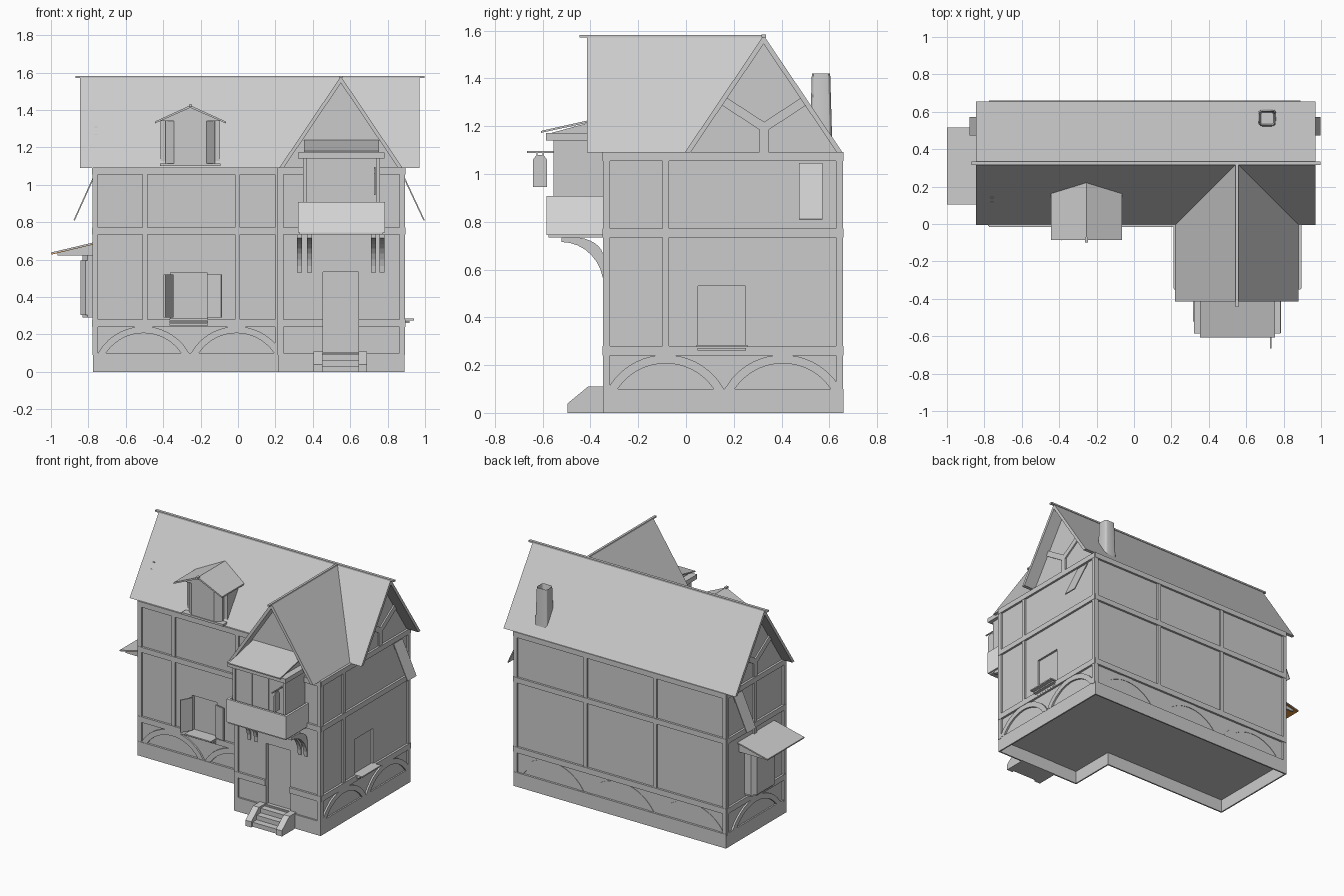
import bpy, bmesh
from math import sin, cos, pi
from mathutils import Vector

if "Cube" in bpy.data.objects:
    bpy.data.objects.remove(bpy.data.objects["Cube"])


def material(name, colour):
    m = bpy.data.materials.new(name)
    m.use_nodes = True
    m.diffuse_color = colour
    m.node_tree.nodes["Principled BSDF"].inputs["Base Color"].default_value = colour
    return m


GREY = material("stone grey", (0.6, 0.6, 0.6, 1))
PALE = material("pale grey", (0.8, 0.8, 0.8, 1))
ORANGE = material("awning orange", (0.7, 0.27, 0.04, 1))

# Drawing frames: (u, v) on a plane, d along the outward direction
LEVEL = lambda u, v, d: (u, v, d)
ALONG_X = lambda u, v, d: (d, u, v)
ALONG_Y = lambda u, v, d: (u, d, v)
MAIN_FRONT = lambda u, v, d: (u, -d, v)
WING_FRONT = lambda u, v, d: (u, -0.335 - d, v)
WING_INNER = lambda u, v, d: (0.225 - d, u, v)
RIGHT = lambda u, v, d: (0.88 + d, u, v)
LEFT = lambda u, v, d: (-0.765 - d, u, v)
BACK = lambda u, v, d: (u, 0.645 + d, v)


def part(name, prisms, mat=GREY):
    """One object from prisms given as (frame, outline, d0, d1)."""
    bm = bmesh.new()
    for frame, pts, d0, d1 in prisms:
        a = [bm.verts.new(frame(u, v, d0)) for u, v in pts]
        b = [bm.verts.new(frame(u, v, d1)) for u, v in pts]
        bm.faces.new(a)
        bm.faces.new(b[::-1])
        n = len(pts)
        for i in range(n):
            j = (i + 1) % n
            bm.faces.new((a[j], a[i], b[i], b[j]))
    bmesh.ops.recalc_face_normals(bm, faces=bm.faces[:])
    me = bpy.data.meshes.new(name)
    bm.to_mesh(me)
    bm.free()
    me.materials.append(mat)
    ob = bpy.data.objects.new(name, me)
    bpy.context.collection.objects.link(ob)
    return ob


def cut(target, cutter):
    cutter.hide_render = True
    mod = target.modifiers.new("opening", "BOOLEAN")
    mod.object = cutter
    mod.solver = "EXACT"
    bpy.context.view_layer.objects.active = target
    bpy.ops.object.modifier_apply(modifier=mod.name)
    bpy.data.objects.remove(cutter)


def rect(u0, u1, v0, v1):
    return [(u0, v0), (u1, v0), (u1, v1), (u0, v1)]


def box(x0, x1, y0, y1, z0, z1):
    return (LEVEL, rect(x0, x1, y0, y1), z0, z1)


def bar(p, q, w):
    """Outline of a straight timber from p to q."""
    p, q = Vector(p), Vector(q)
    t = (q - p).normalized() * w / 2
    n = Vector((-t.y, t.x))
    return [tuple(c) for c in (p + n, p - n, q - n, q + n)]


def arch(c, half):
    """Shallow circular brace of constant width, its crown under the beam."""
    rise = 0.145
    r = (half * half + rise * rise) / (2 * rise)
    def arc(rad):
        base = 0.243 - r
        reach = (max(0, rad * rad - (0.098 - base) ** 2)) ** 0.5
        xs = [reach * (i / 8 - 1) for i in range(17)]
        return [(c + x, base + (rad * rad - x * x) ** 0.5) for x in xs]
    return arc(r) + arc(r - 0.036)[::-1]


def chevron(c, half, low, high, t):
    return [(c - half, low), (c, high), (c + half, low), (c + half - t * 0.66, low),
            (c, high - t), (c - half + t * 0.66, low)]


def ell(x0, x1, y0, y1, wing_x, wing_y):
    return [(x0, y0), (wing_x, y0), (wing_x, wing_y), (x1, wing_y), (x1, y1), (x0, y1)]


# Hollow plinth, then walls on an L plan with openings cut into them
plinth = part("plinth", [(LEVEL, ell(-0.775, 0.89, -0.015, 0.66, 0.213, -0.347), 0, 0.1)])
cut(plinth, part("plinth_cutter",
                 [(LEVEL, ell(-0.765, 0.88, -0.005, 0.65, 0.223, -0.337), -0.05, 0.09)]))
walls = part("walls", [(LEVEL, ell(-0.765, 0.88, 0, 0.645, 0.225, -0.335), 0.095, 1.09)])
cut(walls, part("opening_cutter", [
    (MAIN_FRONT, rect(-0.36, -0.165, 0.28, 0.53), -0.025, 0.05),
    (RIGHT, rect(0.05, 0.25, 0.28, 0.53), -0.015, 0.05),
    (WING_FRONT, rect(0.455, 0.645, 0.105, 0.535), -0.025, 0.05)]))


def timber(name, frame, u0, u1, posts, arches, gap=None, proud=0.012):
    """Beams, corner posts, inner posts and arched braces of one wall."""
    w = 0.027
    spans = [(u0, u1)] if not gap else [(u0, gap[0]), (gap[1], u1)]
    items = [(frame, rect(a, b, 0.24, 0.28), -0.01, 0.015) for a, b in spans]
    items += [(frame, rect(u0, u1, z, z + 0.037), -0.01, 0.015) for z in (0.735, 1.055)]
    items += [(frame, rect(a, a + w, 0.09, 1.09), -0.01, 0.013) for a in (u0, u1 - w)]
    items += [(frame, rect(p - w / 2, p + w / 2, z0, 1.06), -0.01, 0.012) for p, z0 in posts]
    items += [(frame, arch(c, h), -0.01, proud) for c, h in arches]
    part(name, items)


timber("front_timber", MAIN_FRONT, -0.775, 0.225, [(-0.497, 0.27), (-0.002, 0.27)],
       [(-0.505, 0.245), (-0.008, 0.245)])
timber("wing_timber", WING_FRONT, 0.215, 0.89, [], [], (0.455, 0.645))
timber("wing_inner_timber", WING_INNER, -0.345, 0, [], [])
timber("right_timber", RIGHT, -0.345, 0.655, [(-0.085, 0.27)],
       [(-0.085, 0.245), (0.405, 0.245)])
timber("left_timber", LEFT, -0.01, 0.655, [(0.33, 0.65)], [(0.32, 0.27)])
timber("back_timber", BACK, -0.775, 0.89, [(-0.215, 0.27), (0.33, 0.27)],
       [(-0.49, 0.26), (0.057, 0.26), (0.605, 0.26)], proud=0.003)

# Gable walls and their timber
gable = [(0.01, 1.08), (0.325, 1.55), (0.64, 1.08)]
part("main_gables", [(ALONG_X, gable, -0.765, 0.88)])
part("wing_gable", [(ALONG_Y, [(0.235, 1.08), (0.55, 1.55), (0.865, 1.08)], -0.335, 0.2)])
for name, frame in (("right_gable_timber", RIGHT), ("left_gable_timber", LEFT)):
    strokes = [((0.327, 1.08), (0.327, 1.21)), ((0.327, 1.195), (0.15, 1.31)),
               ((0.327, 1.195), (0.503, 1.31))]
    part(name, [(frame, bar(p, q, 0.038), -0.01, 0.01) for p, q in strokes])

# Roofs and ridge caps
part("main_roof", [(ALONG_X, chevron(0.325, 0.33, 1.09, 1.58, 0.036), -0.845, 0.97)])
part("wing_roof", [(ALONG_Y, chevron(0.55, 0.33, 1.09, 1.58, 0.036), -0.415, 0.32)])
part("ridge_caps", [box(-0.87, 0.998, 0.315, 0.335, 1.572, 1.583),
                    box(0.542, 0.558, -0.445, 0.32, 1.57, 1.581)])
part("roof_vent", [box(-0.767, -0.75, y, y + 0.02, z, z + 0.008)
                   for y, z in ((0.115, 1.265), (0.14, 1.305))])

# Hollow tapered chimney
bpy.ops.mesh.primitive_cube_add(size=1, location=(0.712, 0.565, 1.26))
chimney = bpy.context.object
chimney.name = "chimney"
chimney.scale = (0.1, 0.096, 0.32)
bpy.ops.object.transform_apply(location=False)
chimney.data.materials.append(GREY)
bm = bmesh.new()
bm.from_mesh(chimney.data)
bmesh.ops.bevel(bm, geom=[e for e in bm.edges if abs(e.verts[0].co.z - e.verts[1].co.z) > 0.1],
                offset=0.02, segments=3, affect="EDGES", profile=0.5)
top = max(bm.faces, key=lambda f: f.calc_center_median().z)
for v in top.verts:
    v.co.x *= 0.82
    v.co.y *= 0.8
bmesh.ops.inset_region(bm, faces=[top], thickness=0.008)
bmesh.ops.translate(bm, verts=top.verts[:], vec=(0, 0, -0.06))
bm.to_mesh(chimney.data)
bm.free()
bpy.ops.object.shade_smooth_by_angle()

# Dormer with a canted window
X = -0.255
half_plan = [(0.16, 0.2), (0.16, 0.02), (0.132, 0.02), (0.132, 0.005), (0.087, -0.03)]
cant = [(X - w, y) for w, y in half_plan] + [(X + w, y) for w, y in half_plan[::-1]]
part("dormer_body", [(LEVEL, cant, 1.105, 1.35),
                     box(X - 0.162, X + 0.162, -0.035, 0.1, 1.1, 1.115),
                     (ALONG_Y, [(X - 0.162, 1.34), (X, 1.415), (X + 0.162, 1.34)], -0.035, 0.2)])
part("dormer_roof", [(ALONG_Y, [(X - 0.19, 1.338), (X, 1.425), (X + 0.19, 1.338), (X + 0.19, 1.328),
                                (X, 1.412), (X - 0.19, 1.328)], -0.085, 0.25),
                     box(X - 0.008, X + 0.008, -0.1, -0.07, 1.415, 1.43)])

# Projecting bay with roof, balcony and curved brackets
part("bay_body", [box(0.36, 0.745, -0.545, -0.33, 0.75, 1.15)])
part("bay_posts", [box(x, x + 0.02, -0.555, -0.33, 0.75, 1.15) for x in (0.347, 0.74)]
     + [box(x, x + 0.016, -0.552, -0.5, 0.75, 1.15) for x in (0.48, 0.61)])
part("bay_cornice", [box(0.322, 0.783, -0.585, -0.33, 1.14, 1.172)])
part("bay_roof", [(ALONG_X, [(-0.607, 1.172), (-0.607, 1.18), (-0.33, 1.242), (-0.33, 1.232)],
                   0.352, 0.755),
                  (ALONG_X, [(-0.57, 1.17), (-0.33, 1.235), (-0.33, 1.17)], 0.37, 0.737)])
part("balcony", [box(0.32, 0.785, -0.583, -0.33, 0.745, 0.765),
                 box(0.32, 0.785, -0.583, -0.568, 0.745, 0.908),
                 box(0.32, 0.335, -0.583, -0.335, 0.745, 0.908),
                 box(0.77, 0.785, -0.583, -0.335, 0.745, 0.908)], PALE)
part("balcony_base", [box(0.33, 0.775, -0.575, -0.33, 0.735, 0.75)])
turn = [pi / 2 * i / 8 for i in range(9)]
curve = ([(-0.52 + 0.175 * sin(a), 0.53 + 0.185 * cos(a)) for a in turn]
         + [(-0.345, 0.65)]
         + [(-0.47 + 0.125 * sin(a), 0.65 + 0.085 * cos(a)) for a in turn[-2::-1]]
         + [(-0.52, 0.735)])
part("balcony_brackets", [(ALONG_X, curve, x, x + 0.027) for x in (0.315, 0.368, 0.71, 0.757)])
part("hanging_sign", [box(0.728, 0.736, -0.665, -0.545, 1.088, 1.095),
                      (ALONG_X, [(-0.64, 0.945), (-0.582, 0.945), (-0.582, 1.06), (-0.597, 1.08),
                                 (-0.625, 1.08), (-0.64, 1.06)], 0.728, 0.736)]
     + [box(0.73, 0.734, y, y + 0.004, 1.07, 1.09) for y in (-0.625, -0.6)])

# Entrance steps
cheek = [(-0.495, 0), (-0.495, 0.04), (-0.41, 0.11), (-0.335, 0.11), (-0.335, 0)]
part("step_cheeks", [(ALONG_X, cheek, x, x + 0.046) for x in (0.405, 0.644)])
part("steps", [box(0.45, 0.645, -0.48 + 0.045 * i, -0.335, 0.032 * i, 0.032 * (i + 1))
               for i in range(3)])

# Window sills and shutters
part("front_sill", [box(-0.365, -0.16, -0.075 + i * 0.022, 0.01,
                        0.275 - i * 0.013, 0.284 - i * 0.013) for i in range(3)])
part("right_sill", [box(0.87, 0.94 - i * 0.022, 0.043 + i * 0.006, 0.257 - i * 0.006,
                        0.275 - i * 0.013, 0.284 - i * 0.013) for i in range(3)])
part("front_shutters", [(LEVEL, bar((-0.35, -0.01), (-0.393, -0.085), 0.01), 0.29, 0.52),
                        (LEVEL, bar((-0.165, -0.012), (-0.09, -0.03), 0.01), 0.29, 0.52)])

# Propped flaps under the eaves on both ends
part("eave_flaps", [(ALONG_Y, bar((0.885, 1.045), (0.995, 0.81), 0.007), 0.473, 0.572),
                    (ALONG_Y, bar((-0.77, 1.045), (-0.876, 0.81), 0.007), 0.473, 0.572)])

# Bay window on the left end, with chamfered corners
plan = [(-0.76, 0.18), (-0.815, 0.18), (-0.842, 0.21), (-0.842, 0.41), (-0.815, 0.44), (-0.76, 0.44)]
slim = [(x + 0.01, 0.31 + (y - 0.31) * 0.94) for x, y in plan]
part("left_bay", [(LEVEL, plan, 0.303, 0.595), (LEVEL, slim, 0.29, 0.63)])

# Sloping awning on end brackets, coloured beneath
part("left_awning", [(ALONG_Y, [(-1, 0.63), (-1, 0.638), (-0.76, 0.695), (-0.76, 0.687)],
                      0.105, 0.517)])
part("awning_underside", [(ALONG_Y, [(-0.997, 0.627), (-0.997, 0.631), (-0.76, 0.688), (-0.76, 0.684)],
                           0.108, 0.514)], ORANGE)
part("awning_brackets", [(ALONG_Y, [(-0.965, 0.622), (-0.965, 0.636), (-0.76, 0.685), (-0.76, 0.622)],
                          y, y + 0.012) for y in (0.12, 0.49)])
